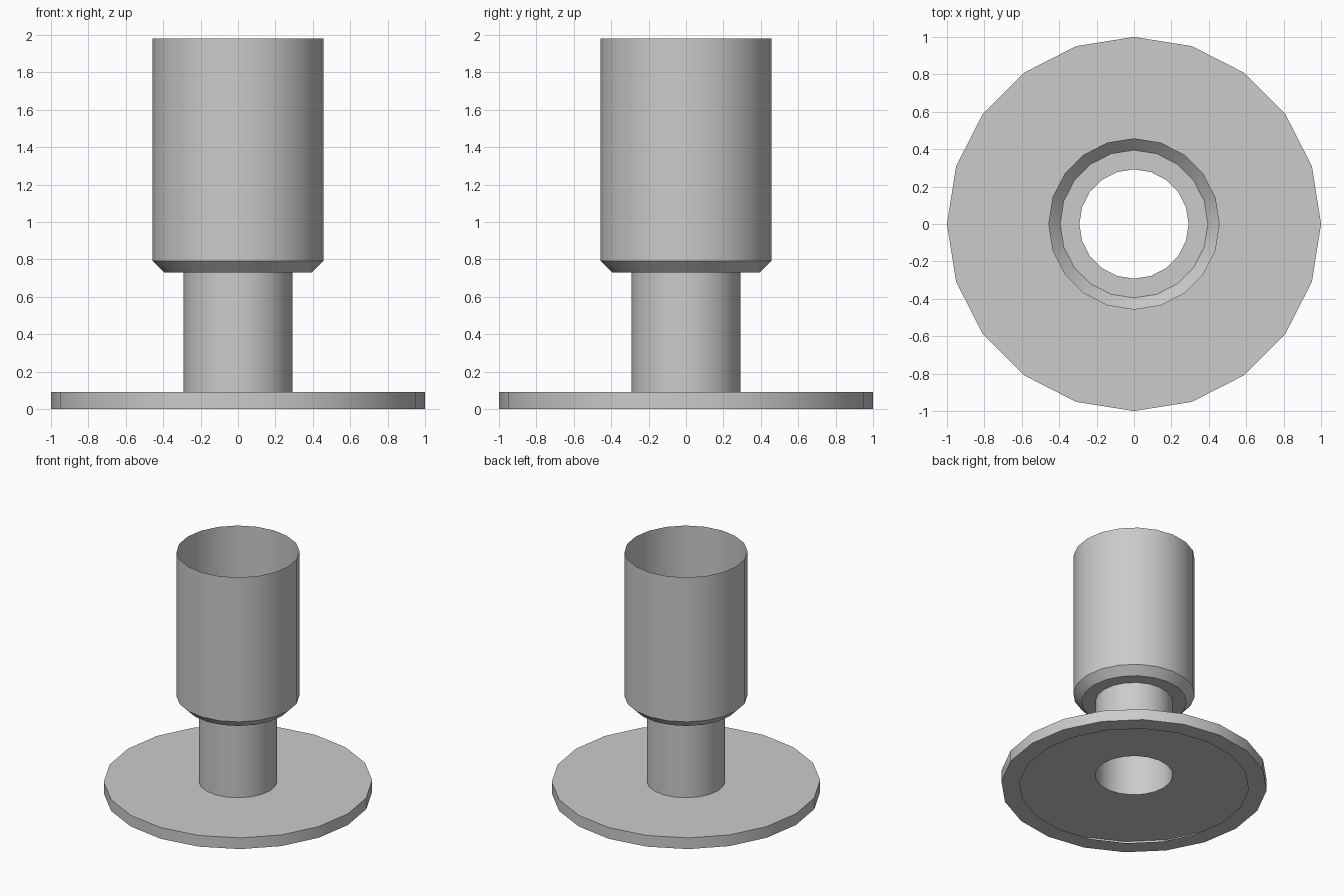
import bpy, bmesh
from math import cos, sin, tau, radians

if "Cube" in bpy.data.objects:
    bpy.data.objects.remove(bpy.data.objects["Cube"])

SIDES = 20


def lathe(name, profile):
    """Revolve an open (radius, z) profile, listed so faces point outwards."""
    bm = bmesh.new()
    rings = [[bm.verts.new((r * cos(tau * i / SIDES), r * sin(tau * i / SIDES), z))
              for i in range(SIDES)] for r, z in profile]
    for a, b in zip(rings, rings[1:]):
        for i in range(SIDES):
            j = (i + 1) % SIDES
            bm.faces.new((a[i], a[j], b[j], b[i]))
    mesh = bpy.data.meshes.new(name)
    bm.to_mesh(mesh)
    bm.free()
    obj = bpy.data.objects.new(name, mesh)
    bpy.context.collection.objects.link(obj)
    bpy.ops.object.select_all(action='DESELECT')
    obj.select_set(True)
    bpy.context.view_layer.objects.active = obj
    bpy.ops.object.shade_smooth_by_angle(angle=radians(30))
    return obj


# Wide base: hollow shell with a narrow lip folded in underneath
lathe("base_flange", [(0.863, 0), (1, 0), (1, 0.092), (0.292, 0.092)])

# Narrow open tube
lathe("neck_tube", [(0.292, 0.092), (0.292, 0.73)])

# Wide upper tube: shoulder, chamfer and open top
lathe("upper_tube", [(0.292, 0.73), (0.395, 0.73), (0.458, 0.793), (0.458, 1.98)])
